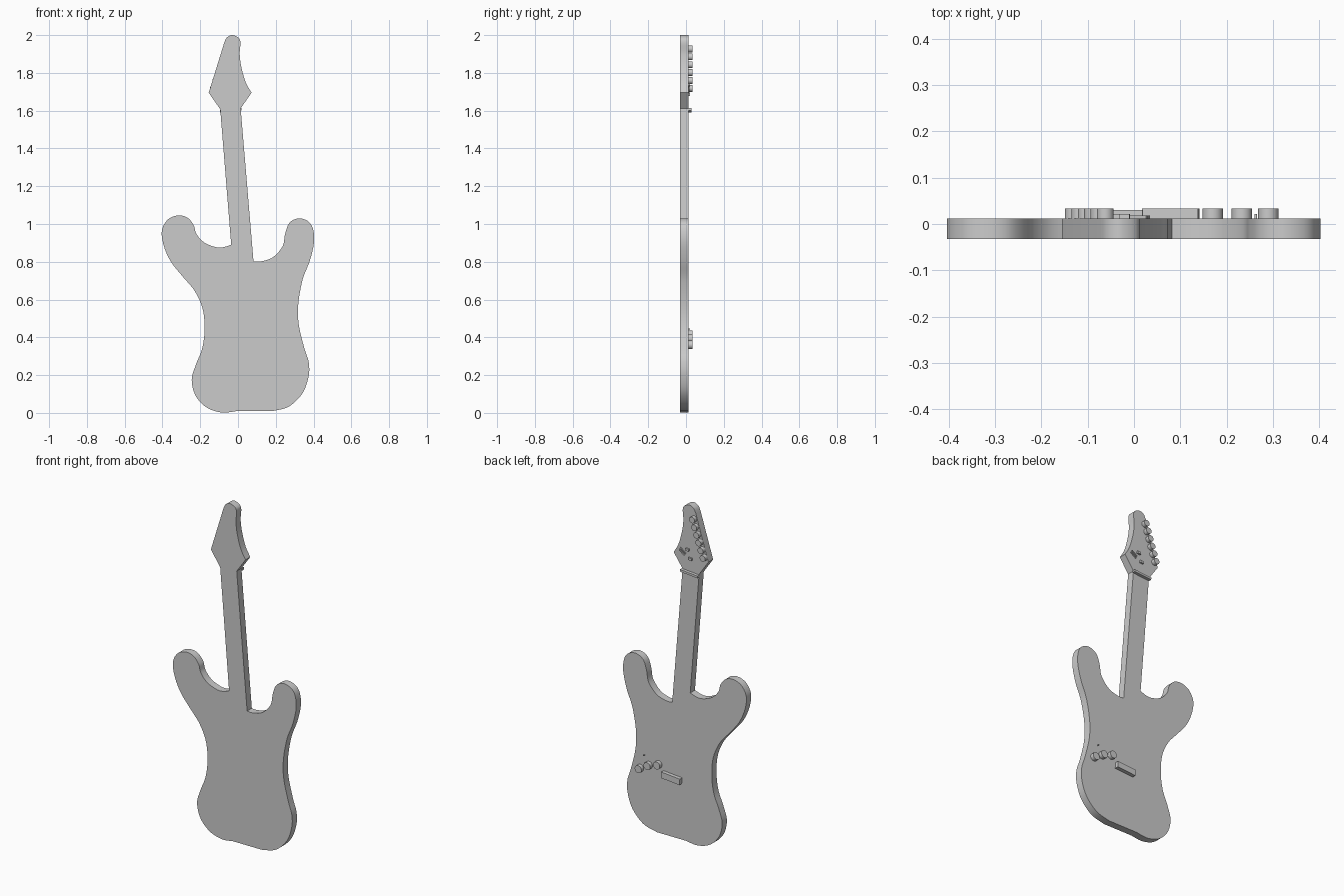
import bpy, bmesh, math
from mathutils import Vector, Matrix

cube = bpy.data.objects.get("Cube")
if cube:
    bpy.data.objects.remove(cube, do_unlink=True)

BACK, FACE, TOP = -0.032, 0.012, 0.034
TILT = math.radians(4.6)          # lean of the neck axis

grey = bpy.data.materials.new("plain grey")
grey.use_nodes = True
shade = (0.6, 0.6, 0.6, 1)
grey.diffuse_color = shade
grey.node_tree.nodes["Principled BSDF"].inputs["Base Color"].default_value = shade


def finish(name, bm):
    """Turn a bmesh into a shaded object with the shared material."""
    bmesh.ops.recalc_face_normals(bm, faces=bm.faces[:])
    mesh = bpy.data.meshes.new(name)
    bm.to_mesh(mesh)
    bm.free()
    mesh.materials.append(grey)
    obj = bpy.data.objects.new(name, mesh)
    bpy.context.collection.objects.link(obj)
    bpy.ops.object.select_all(action='DESELECT')
    obj.select_set(True)
    bpy.context.view_layer.objects.active = obj
    bpy.ops.object.shade_smooth_by_angle(angle=math.radians(30))
    return obj


def spline(points, steps=6):
    """Smooth open curve passing through all the points."""
    p = [Vector(q) for q in points]
    p = [p[0]] + p + [p[-1]]
    out = []
    for a, b, c, d in zip(p, p[1:], p[2:], p[3:]):
        for i in range(steps):
            t = i / steps
            out.append(b + (c - a) * t / 2
                       + (a - b * 2.5 + c * 2 - d / 2) * t ** 2
                       + (b * 3 - a - c * 3 + d) * t ** 3 / 2)
    return out + [p[-1]]


def slab(name, outline):
    """Extrude an x-z outline through the instrument's thickness."""
    bm = bmesh.new()
    face = bm.faces.new([bm.verts.new((q[0], BACK, q[1])) for q in outline])
    grown = bmesh.ops.extrude_face_region(bm, geom=[face])["geom"]
    verts = [v for v in grown if isinstance(v, bmesh.types.BMVert)]
    bmesh.ops.translate(bm, verts=verts, vec=(0, FACE - BACK, 0))
    return finish(name, bm)


def knob(name, x, z, radius, top=TOP):
    """Round post standing on the face of the slab."""
    bm = bmesh.new()
    place = Matrix.Translation((x, (FACE + top) / 2, z)) @ Matrix.Rotation(math.pi / 2, 4, 'X')
    bmesh.ops.create_cone(bm, cap_ends=True, segments=28, radius1=radius,
                          radius2=radius, depth=top - FACE, matrix=place)
    return finish(name, bm)


def block(name, x, z, width, height, top=TOP, tilt=TILT):
    """Rectangular block standing on the face of the slab."""
    bm = bmesh.new()
    place = (Matrix.Translation((x, (FACE + top) / 2, z))
             @ Matrix.Rotation(-tilt, 4, 'Y')
             @ Matrix.Diagonal((width, top - FACE, height, 1)))
    bmesh.ops.create_cube(bm, size=1, matrix=place)
    return finish(name, bm)


# Headstock: scooped edge and rounded tip
head = spline([(.072, 1.695), (.041, 1.75), (.018, 1.83), (.009, 1.9), (.013, 1.96),
               (.003, 1.986), (-.03, 2), (-.058, 1.988), (-.072, 1.963)])

# Straight neck edges with the pointed shoulders of the headstock
shoulder = [(-.155, 1.695), (-.094, 1.607)]
neck_end = [(.014, 1.612)]

# Body: large horn, waist, lower bout
large_side = [(-.036, .89), (-.1, .875), (-.175, .9), (-.22, .947), (-.235, .995),
              (-.27, 1.035), (-.32, 1.045), (-.372, 1.023), (-.403, .965),
              (-.393, .885), (-.355, .8), (-.293, .722), (-.229, .645),
              (-.187, .55), (-.177, .44), (-.19, .34), (-.223, .255),
              (-.245, .175), (-.224, .09), (-.165, .028), (-.085, .002), (-.01, .009)]
# Body: rounded corner, waist and small horn
small_side = [(.18, .009), (.27, .034), (.342, .105), (.374, .195), (.374, .27),
              (.352, .34), (.322, .465), (.319, .575), (.342, .705), (.38, .805),
              (.402, .9), (.398, .97), (.373, 1.013), (.322, 1.03), (.273, 1.007),
              (.25, .95), (.236, .882), (.185, .824), (.125, .803), (.082, .803)]

slab("body_and_neck", head + shoulder + spline(large_side) + spline(small_side) + neck_end)

# Tuning pegs along the straight edge of the headstock
first, last = Vector((-.062, 1.927)), Vector((-.131, 1.718))
for i in range(6):
    spot = first.lerp(last, i / 5)
    knob(f"tuning_peg_{i + 1}", spot.x, spot.y, .018)

# Nut and string guides
block("nut", -.038, 1.602, .115, .013, top=.03)
block("string_guide_upper", -.02, 1.735, .022, .014, top=.022)
block("string_guide_lower", -.04, 1.685, .022, .014, top=.022)
for i, shift in enumerate((-.006, .006)):
    block(f"head_bar_{i + 1}", .013 + shift / 2, 1.715 - shift, .042, .006,
          top=.018, tilt=math.radians(35))

# Bridge, control knobs and switch
block("bridge", .079, .362, .122, .036)
for i, (x, z) in enumerate([(.17, .414), (.233, .393), (.29, .36)]):
    knob(f"control_knob_{i + 1}", x, z, .022)
knob("switch", .263, .445, .003, top=.022)
